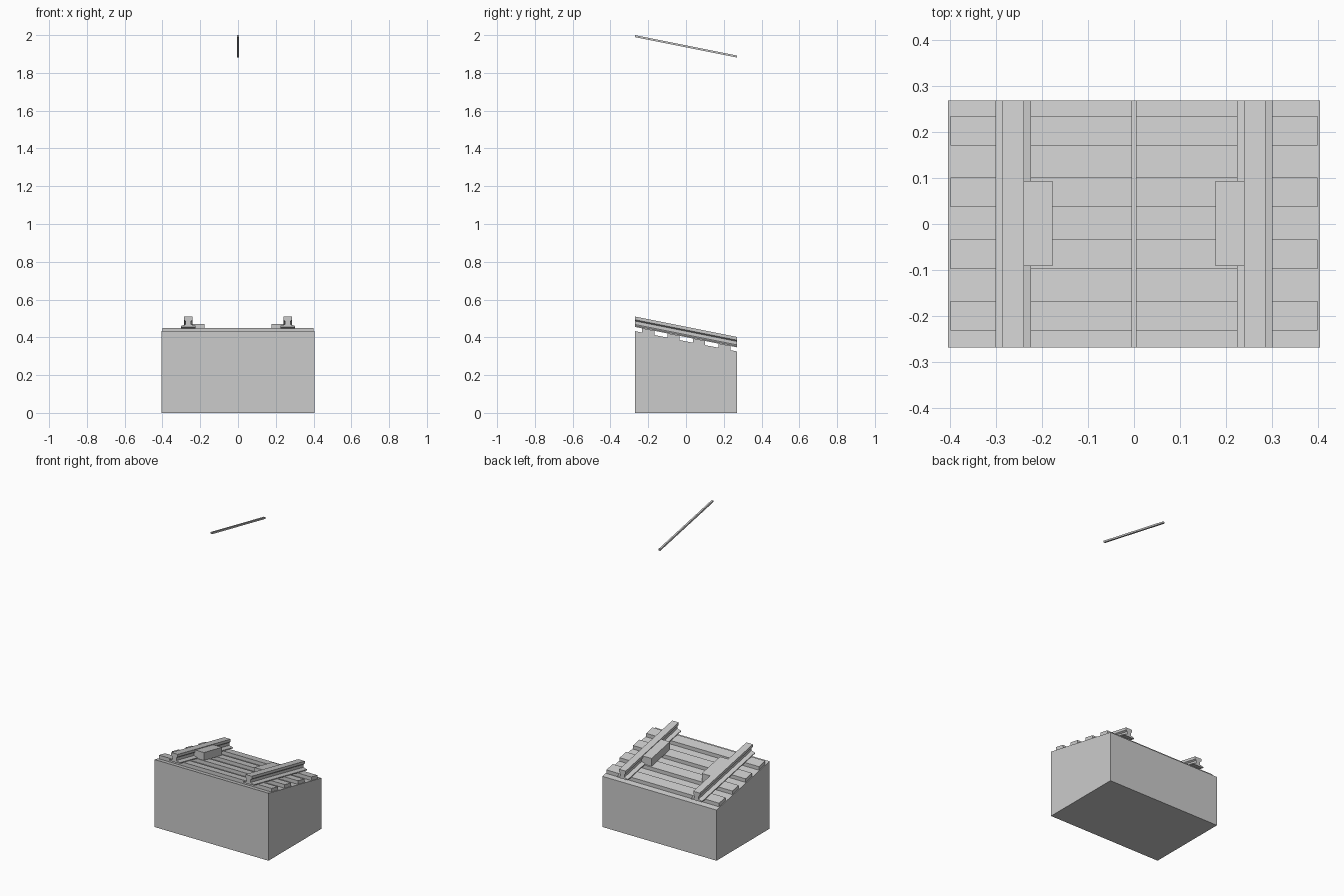
import bpy, bmesh

if "Cube" in bpy.data.objects:
    bpy.data.objects.remove(bpy.data.objects["Cube"])

SLOPE = -0.2      # the track falls towards the back
DECK = 0.379      # deck height at y = 0
HX, HY = 0.405, 0.269


def sweep(name, profile, y0, y1, flat_below=False):
    """Extrude an (x, height-above-deck) profile along y, following the slope."""
    bm = bmesh.new()
    rings = []
    for y in (y0, y1):
        rings.append([bm.verts.new((x, y, 0.0 if flat_below and h < 0 else DECK + SLOPE * y + h))
                      for x, h in profile])
    n = len(profile)
    bm.faces.new(rings[0])
    bm.faces.new(rings[1][::-1])
    for i in range(n):
        j = (i + 1) % n
        bm.faces.new((rings[0][i], rings[1][i], rings[1][j], rings[0][j]))
    bmesh.ops.recalc_face_normals(bm, faces=bm.faces)
    mesh = bpy.data.meshes.new(name)
    bm.to_mesh(mesh)
    bm.free()
    ob = bpy.data.objects.new(name, mesh)
    bpy.context.collection.objects.link(ob)
    return ob


def rect(x0, x1, h0, h1):
    return [(x0, h0), (x1, h0), (x1, h1), (x0, h1)]


# Wedge-shaped ground block with sloping top
sweep("track_bed", rect(-HX, HX, -1, 0), -HY, HY, flat_below=True)

# Four cross sleepers
for i in range(4):
    yc = -0.2 + i * 0.1345
    sweep(f"sleeper_{i + 1}", rect(-0.4, 0.4, -0.01, 0.023), yc - 0.032, yc + 0.032)

# Rail half-profile: foot, web, head
half = [(0.039, 0.022), (0.039, 0.028), (0.014, 0.035), (0.014, 0.053),
        (0.023, 0.060), (0.023, 0.077)]
rail = half + [(-x, h) for x, h in reversed(half)]

for side, s in (("left", -1), ("right", 1)):
    sweep(f"{side}_rail", [(s * 0.263 + x, h) for x, h in rail], -HY, HY)
    # Block resting on the sleepers against the inside of the rail
    sweep(f"{side}_trackside_block", rect(s * 0.25, s * 0.178, 0.022, 0.073), -0.091, 0.094)

# Overhead wire
sweep("overhead_wire", rect(-0.0055, 0.0055, 1.556, 1.567), -HY, HY)
